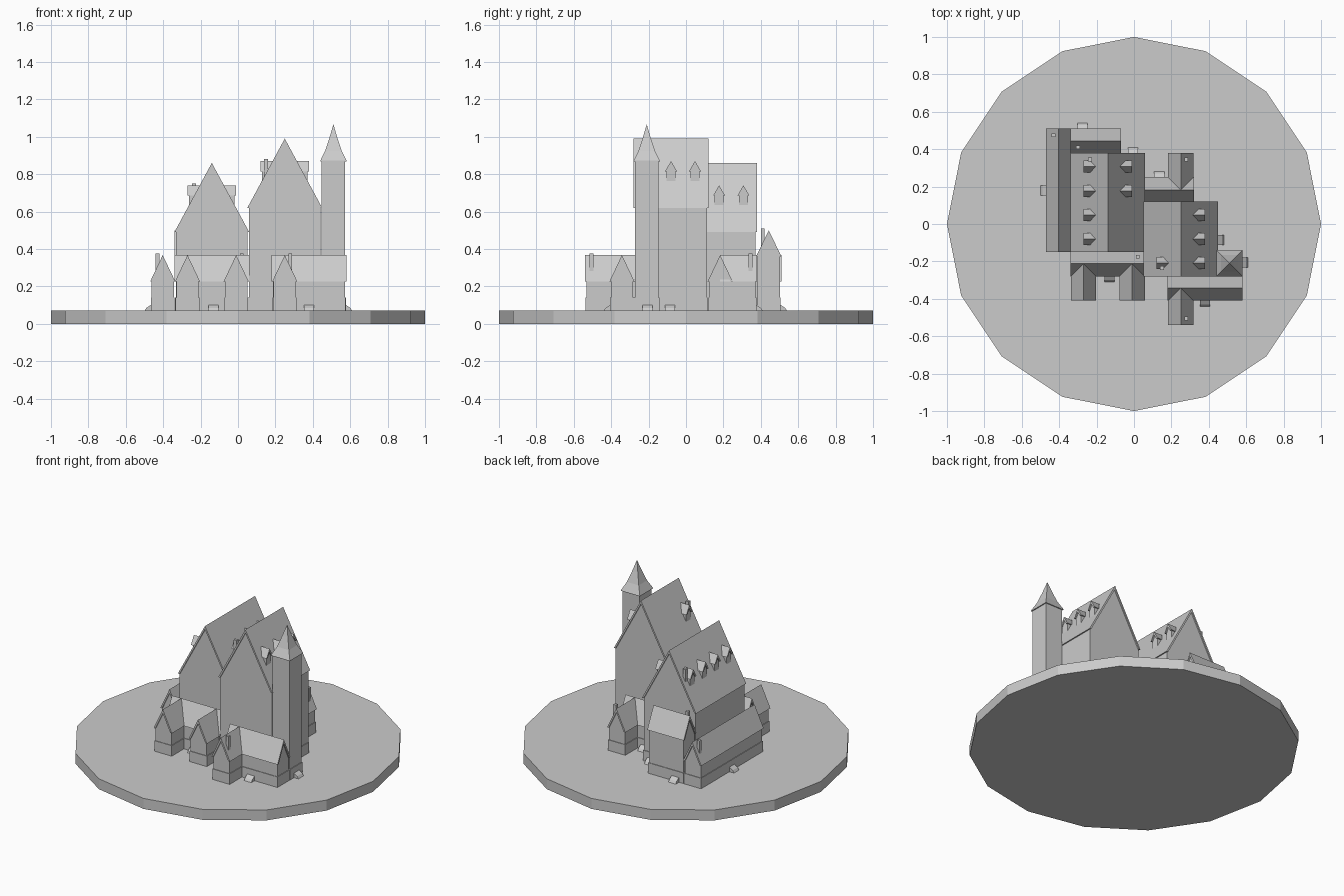
import bpy
import bmesh

cube = bpy.data.objects.get("Cube")
if cube:
    bpy.data.objects.remove(cube, do_unlink=True)

stone = bpy.data.materials.new("pale_grey")
stone.use_nodes = True
GREY = (0.6, 0.6, 0.6, 1)
stone.diffuse_color = GREY
stone.node_tree.nodes["Principled BSDF"].inputs["Base Color"].default_value = GREY

GROUND = 0.07
LIP = 0.008  # roof overhang


def finish(name, bm):
    bmesh.ops.recalc_face_normals(bm, faces=bm.faces[:])
    mesh = bpy.data.meshes.new(name)
    bm.to_mesh(mesh)
    bm.free()
    mesh.materials.append(stone)
    obj = bpy.data.objects.new(name, mesh)
    bpy.context.collection.objects.link(obj)
    return obj


def loft(name, rings):
    """Join rings of equal length and cap both ends."""
    bm = bmesh.new()
    rows = [[bm.verts.new(p) for p in ring] for ring in rings]
    n = len(rows[0])
    for a, b in zip(rows, rows[1:]):
        for i in range(n):
            j = (i + 1) % n
            bm.faces.new((a[i], a[j], b[j], b[i]))
    bm.faces.new(rows[0])
    bm.faces.new(rows[-1])
    return finish(name, bm)


def prism(name, profile, start, end, axis):
    """Extrude a (side, height) profile along x or y."""
    def place(u, z, v):
        return (u, v, z) if axis == "y" else (v, u, z)
    return loft(name, [[place(u, z, v) for u, z in profile] for v in (start, end)])


def box(name, x0, x1, y0, y1, z0, z1):
    return prism(name, [(x0, z0), (x1, z0), (x1, z1), (x0, z1)], y0, y1, "y")


def house(name, x0, x1, y0, y1, eave, ridge, axis, base=GROUND, plinth=True):
    """Gabled block with a thin overhanging roof; the ridge follows the axis."""
    u0, u1, v0, v1 = (x0, x1, y0, y1) if axis == "y" else (y0, y1, x0, x1)
    c, h = (u0 + u1) / 2, (u1 - u0) / 2
    slope = (ridge - eave) / h
    thick = 0.012 * slope
    w = h - LIP
    shoulder = ridge - w * slope - thick / 2
    prism(name + "_walls", [(c - w, base), (c + w, base), (c + w, shoulder),
                            (c, ridge - thick / 2), (c - w, shoulder)],
          v0 + LIP, v1 - LIP, axis)
    prism(name + "_roof", [(c - h, eave), (c, ridge), (c + h, eave),
                           (c + h - 0.012, eave), (c, ridge - thick),
                           (c - h + 0.012, eave)], v0, v1, axis)
    if plinth:
        e = LIP / 2
        box(name + "_plinth", x0 + e, x1 - e, y0 + e, y1 - e, base, 0.14)


# Round base
bm = bmesh.new()
bmesh.ops.create_cone(bm, cap_ends=True, segments=16, radius1=1, radius2=1, depth=GROUND)
bmesh.ops.translate(bm, verts=bm.verts[:], vec=(0, 0, GROUND / 2))
finish("round_base", bm)

# Two tall halls
house("right_hall", -0.34, 0.06, -0.15, 0.38, 0.49, 0.86, "y")
house("left_hall", 0.05, 0.45, -0.28, 0.12, 0.62, 0.99, "y")

# Low wings and their projecting gables
LOW, TOP = 0.225, 0.367
house("side_aisle", -0.47, -0.335, -0.15, 0.51, LOW, TOP, "y")
house("rear_wing", -0.34, -0.07, 0.375, 0.51, 0.36, 0.5, "x")
house("front_right_wing", -0.34, 0.06, -0.28, -0.145, LOW, TOP, "x")
house("front_left_wing", 0.18, 0.58, -0.41, -0.275, LOW, TOP, "x")
house("rear_left_wing", 0.05, 0.32, 0.115, 0.25, LOW, TOP, "x")
for name, x, y0, y1 in (("front_gable_a", -0.27, -0.41, -0.2125),
                        ("front_gable_b", -0.01, -0.41, -0.2125),
                        ("front_gable_c", 0.25, -0.54, -0.3425),
                        ("rear_gable", 0.25, 0.1825, 0.38)):
    house(name, x - 0.0675, x + 0.0675, y0, y1, LOW, TOP, "y")


# Square tower with a flared spire
TX, TY = 0.51, -0.21


def square(r, z):
    return [(TX - r, TY - r, z), (TX + r, TY - r, z), (TX + r, TY + r, z), (TX - r, TY + r, z)]


loft("tower_walls", [square(0.063, z) for z in (GROUND, 0.875)])
loft("tower_plinth", [square(0.067, z) for z in (GROUND, 0.14)])
loft("tower_spire", [square(r, z) for r, z in
                     ((0.07, 0.868), (0.07, 0.872), (0.044, 0.925), (0.021, 0.995), (0.0005, 1.065))])

# Dormers on both halls
ROWS = (0.307, 0.177, 0.048, -0.08, -0.208)
for name, mid, side, ys, ridge in (("right_hall_dormer", -0.14, -1, ROWS[:4], 0.74),
                                   ("right_hall_inner_dormer", -0.14, 1, ROWS[:2], 0.74),
                                   ("left_hall_dormer", 0.25, 1, ROWS[2:], 0.87),
                                   ("left_hall_inner_dormer", 0.25, -1, ROWS[4:], 0.87)):
    x0, x1 = sorted((mid + side * 0.06, mid + side * 0.13))
    for y in ys:
        house(name, x0, x1, y - 0.032, y + 0.032, ridge - 0.055, ridge, "x",
              base=ridge - 0.13, plinth=False)

# Chimneys
for x, y, top in ((-0.43, 0.475, 0.375), (-0.3, 0.41, 0.51), (-0.235, 0.345, 0.75),
                  (0.02, -0.175, 0.375), (0.28, 0.345, 0.375), (0.28, -0.505, 0.375),
                  (0.15, -0.235, 0.88)):
    box("chimney", x - 0.01, x + 0.01, y - 0.01, y + 0.01, top - 0.13, top)

# Sloping doorsteps: wall point and outward direction
for x, y, axis, out in ((-0.47, 0.18, "x", -1), (0.45, -0.085, "x", 1), (0.58, -0.205, "x", 1),
                        (-0.275, 0.51, "y", 1), (-0.005, 0.38, "y", 1), (0.135, 0.25, "y", 1),
                        (-0.13, -0.28, "y", -1), (0.38, -0.41, "y", -1)):
    wall, across = (x, y) if axis == "x" else (y, x)
    prism("doorstep", [(wall - out * 0.01, GROUND), (wall + out * 0.03, GROUND),
                       (wall + out * 0.02, 0.085), (wall - out * 0.01, 0.105)],
          across - 0.027, across + 0.027, "y" if axis == "x" else "x")
